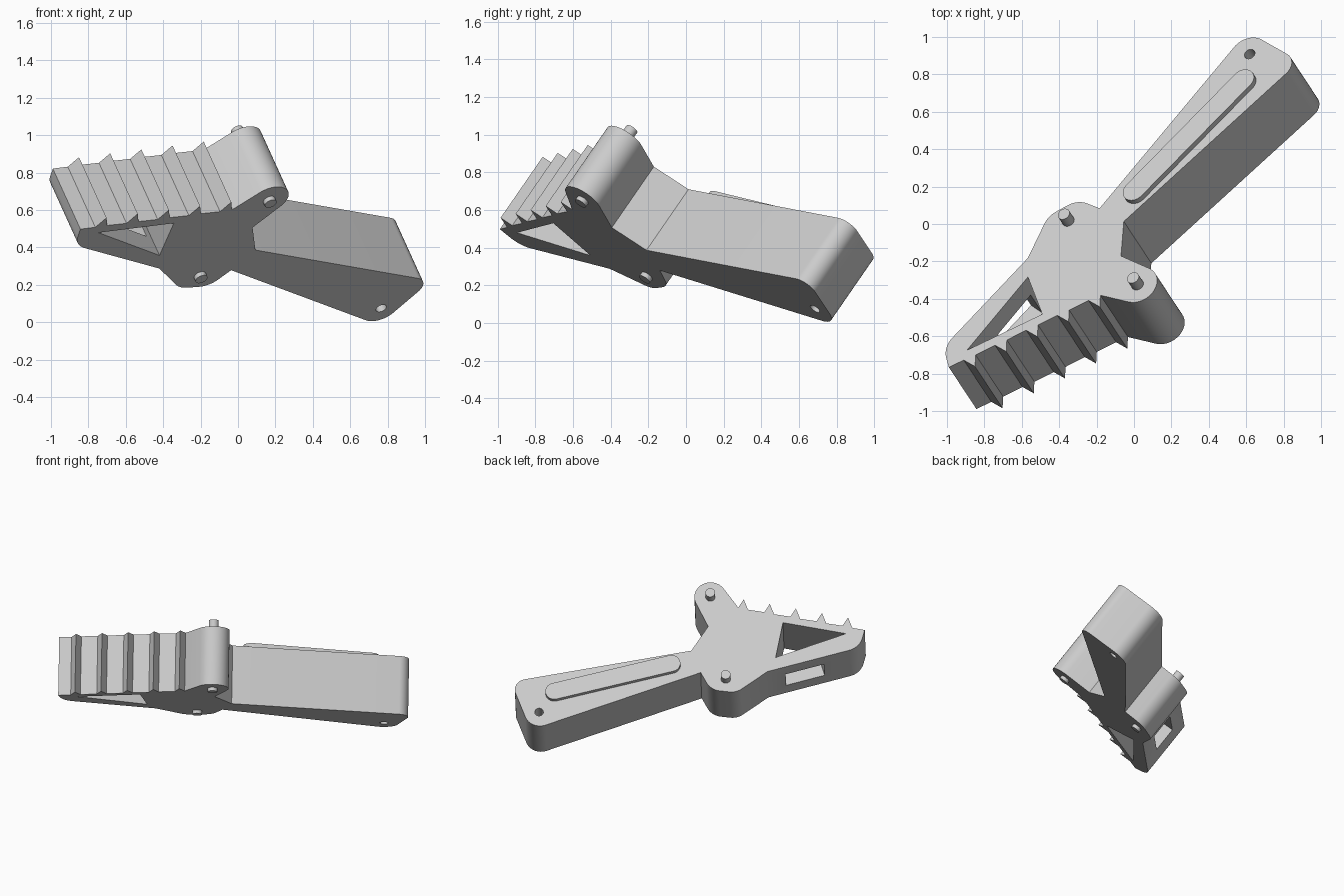
import bpy, bmesh, math
from mathutils import Vector, Matrix

if "Cube" in bpy.data.objects:
    bpy.data.objects.remove(bpy.data.objects["Cube"], do_unlink=True)

THICK = 0.42

# Tilted frame: the flat top of the body is the local z = 0 plane
normal = Vector((-0.351, 0.532, 0.771)).normalized()
along = Vector((0.899, 0.426, 0.108))
along = (along - normal * along.dot(normal)).normalized()
across = normal.cross(along)
FRAME = Matrix((along, across, normal)).transposed().to_4x4()
FRAME.translation = (0, 0, 0.744)

grey = bpy.data.materials.new("light_grey")
grey.use_nodes = True
grey.diffuse_color = (0.6, 0.6, 0.6, 1)
grey.node_tree.nodes["Principled BSDF"].inputs["Base Color"].default_value = (0.6, 0.6, 0.6, 1)


def arc(centre, radius, start, end, steps=16):
    angles = [math.radians(start + (end - start) * i / steps) for i in range(steps + 1)]
    return [(centre[0] + radius * math.cos(a), centre[1] + radius * math.sin(a)) for a in angles]


def fillet(before, corner, after, radius, steps=10):
    p = Vector(corner)
    d1 = (Vector(before) - p).normalized()
    d2 = (Vector(after) - p).normalized()
    half = math.acos(d1.dot(d2)) / 2
    centre = p + (d1 + d2).normalized() * radius / math.sin(half)
    t = radius / math.tan(half)
    a, b = p + d1 * t - centre, p + d2 * t - centre
    return [tuple(centre + a.lerp(b, i / steps).normalized() * radius) for i in range(steps + 1)]


def prism(name, points, low, high):
    bm = bmesh.new()
    base = bm.faces.new([bm.verts.new((x, y, low)) for x, y in points])
    top = bmesh.ops.extrude_face_region(bm, geom=[base])["geom"]
    bmesh.ops.translate(bm, vec=(0, 0, high - low),
                        verts=[g for g in top if isinstance(g, bmesh.types.BMVert)])
    bmesh.ops.recalc_face_normals(bm, faces=bm.faces)
    mesh = bpy.data.meshes.new(name)
    bm.to_mesh(mesh)
    bm.free()
    mesh.materials.append(grey)
    obj = bpy.data.objects.new(name, mesh)
    bpy.context.collection.objects.link(obj)
    obj.matrix_world = FRAME
    return obj


def activate(obj):
    bpy.ops.object.select_all(action='DESELECT')
    obj.select_set(True)
    bpy.context.view_layer.objects.active = obj


def smooth(obj):
    activate(obj)
    bpy.ops.object.shade_smooth_by_angle(angle=math.radians(25))


def cut(obj, cutter):
    cutter.hide_render = True
    mod = obj.modifiers.new("cut", 'BOOLEAN')
    mod.operation, mod.solver, mod.object = 'DIFFERENCE', 'EXACT', cutter
    activate(obj)
    bpy.ops.object.modifier_apply(modifier=mod.name)
    bpy.data.objects.remove(cutter, do_unlink=True)


# Body outline, counterclockwise from the toothed edge
jaw_end = (-1.207, -0.34)
lobe = (-0.096, -0.388)
back_pin = (-0.327, 0.214)
handle_hole = (0.905, 0.713)

outline = [jaw_end]
for i in range(5):
    tip = -1.073 + 0.186 * i
    outline += [(tip - 0.045, -0.34), (tip, -0.413), (tip + 0.025, -0.343)]
outline += arc(lobe, 0.112, -132, 35)

inner_corner = (-0.126, -0.16)
notch = (-0.047, 0.046)
far_low, far_high = (1.145, 0.52), (0.935, 0.861)
neck = (-0.145, 0.2)
hump_a, hump_b = (-0.24, 0.318), (-0.42, 0.305)
waist = (-0.602, 0.104)
heel = (-1.198, -0.2)
outline += [inner_corner, notch]
outline += fillet(notch, far_low, far_high, 0.08)
outline += fillet(far_low, far_high, neck, 0.11)
outline += [neck]
outline += fillet(neck, hump_a, hump_b, 0.12)
outline += fillet(hump_a, hump_b, waist, 0.12)
outline += [waist]
outline += fillet(waist, heel, jaw_end, 0.13)
body = prism("body", outline, -THICK, 0)

# Triangular opening through the jaw
cut(body, prism("triangle_cutter", [(-1.084, -0.288), (-0.634, -0.288), (-0.637, -0.014)],
                -THICK - 0.1, 0.1))

# Window through the back wall of the jaw
tilt = Matrix.Rotation(math.radians(28), 2)
window = [tuple(Vector((-0.81, -0.08)) + tilt @ Vector((x, y)))
          for x, y in ((-0.14, -0.1), (0.14, -0.1), (0.14, 0.15), (-0.14, 0.15))]
cut(body, prism("window_cutter", window, -0.3, -0.12))

# Round hole at the handle end
cut(body, prism("hole_cutter", arc(handle_hole, 0.03, 0, 345, 23), -THICK - 0.1, 0.1))
smooth(body)

# Pins standing proud of both flat sides
for name, centre in (("lobe_pin", lobe), ("back_pin", back_pin)):
    smooth(prism(name, arc(centre, 0.034, 0, 345, 23), -THICK - 0.025, 0.07))

# Raised rounded rib along the handle
rib_start, rib_end = Vector((0.067, 0.183)), Vector((0.828, 0.549))
turn = math.degrees(math.atan2(*(rib_end - rib_start).yx))
rib = arc(rib_end, 0.063, turn - 90, turn + 90) + arc(rib_start, 0.063, turn + 90, turn + 270)
smooth(prism("handle_rib", rib, -0.01, 0.033))
